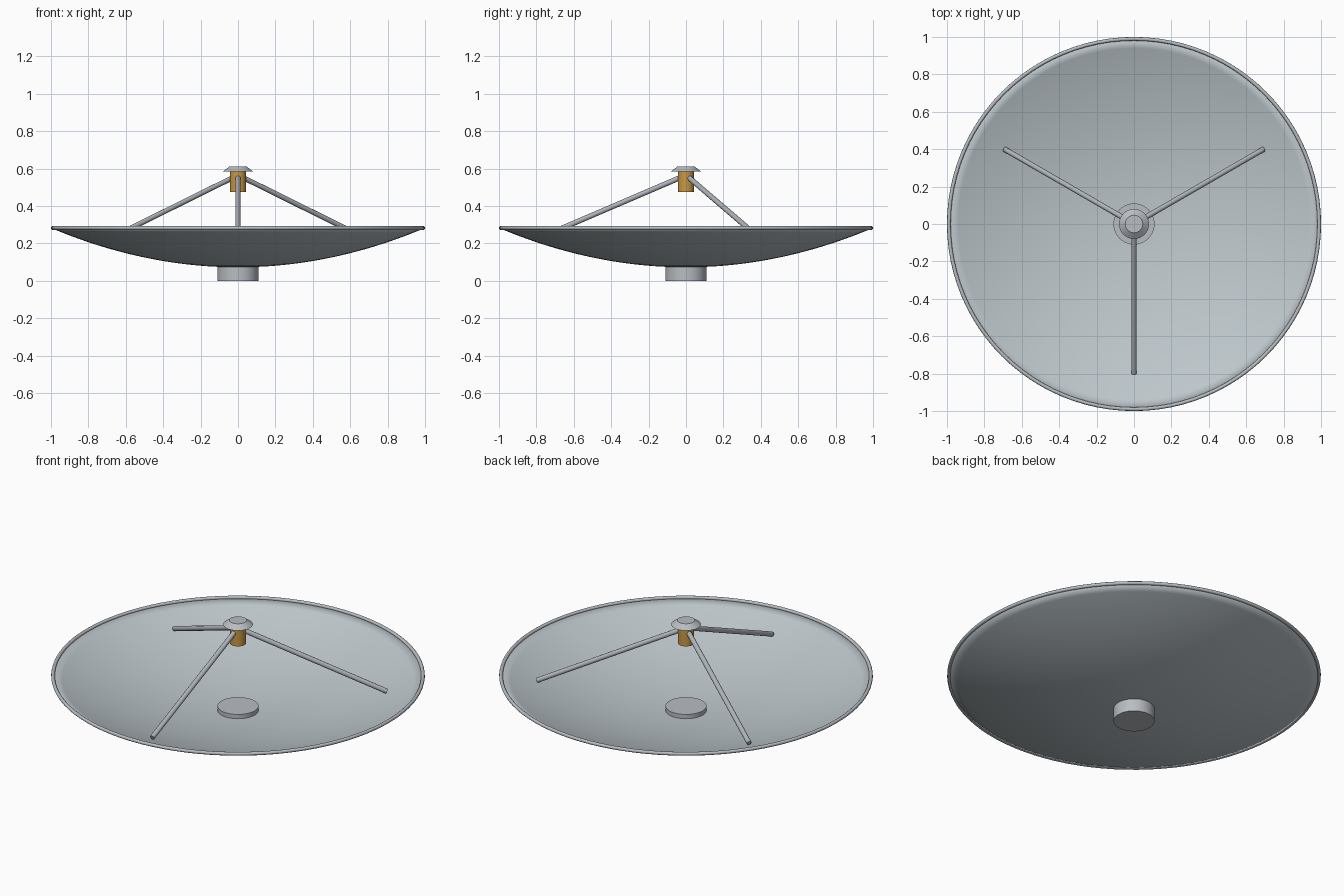
import bpy
import math
from mathutils import Vector

cube = bpy.data.objects.get("Cube")
if cube:
    bpy.data.objects.remove(cube, do_unlink=True)


def material(name, colour):
    mat = bpy.data.materials.new(name)
    mat.use_nodes = True
    mat.diffuse_color = (*colour, 1)
    bsdf = next(n for n in mat.node_tree.nodes if n.type == 'BSDF_PRINCIPLED')
    bsdf.inputs["Base Color"].default_value = (*colour, 1)
    return mat


dish_grey = material("dish grey", (0.52, 0.58, 0.61))
metal_grey = material("metal grey", (0.48, 0.51, 0.54))
strut_grey = material("strut grey", (0.42, 0.45, 0.48))
gold = material("gold", (0.58, 0.31, 0.06))


def finish(name, mat, angle=35):
    obj = bpy.context.object
    obj.name = name
    obj.data.materials.append(mat)
    bpy.ops.object.shade_smooth_by_angle(angle=math.radians(angle))
    return obj


def lathe(name, profile, mat, steps=96):
    """Revolve a profile of (radius, z) points that starts on the axis."""
    verts = [(0, 0, profile[0][1])]
    faces = []
    for r, z in profile[1:]:
        for i in range(steps):
            a = math.tau * i / steps
            verts.append((r * math.cos(a), r * math.sin(a), z))
    for i in range(steps):
        j = (i + 1) % steps
        faces.append((0, 1 + i, 1 + j))
        for k in range(len(profile) - 2):
            a, b = 1 + k * steps, 1 + (k + 1) * steps
            faces.append((a + i, b + i, b + j, a + j))
    mesh = bpy.data.meshes.new(name)
    mesh.from_pydata(verts, [], faces)
    obj = bpy.data.objects.new(name, mesh)
    bpy.context.collection.objects.link(obj)
    bpy.ops.object.select_all(action='DESELECT')
    obj.select_set(True)
    bpy.context.view_layer.objects.active = obj
    return finish(name, mat)


def cylinder(name, r_low, r_high, z_low, z_high, mat, sides=32):
    bpy.ops.mesh.primitive_cone_add(
        vertices=sides, radius1=r_low, radius2=r_high, depth=z_high - z_low,
        location=(0, 0, (z_low + z_high) / 2))
    return finish(name, mat)


def rod(name, start, end, radius, mat):
    start, end = Vector(start), Vector(end)
    axis = end - start
    bpy.ops.mesh.primitive_cylinder_add(
        vertices=12, radius=radius, depth=axis.length,
        location=(start + end) / 2,
        rotation=axis.to_track_quat('Z', 'Y').to_euler())
    return finish(name, mat)


# Parabolic reflector with a thin shell
RINGS = 20
profile = [(0.99 * k / RINGS, 0.074 + 0.21 * (0.99 * k / RINGS) ** 2)
           for k in range(RINGS + 1)]
dish = lathe("dish", profile, dish_grey)
shell = dish.modifiers.new("shell", 'SOLIDIFY')
shell.thickness = 0.004
shell.offset = 0

# Rolled rim
bpy.ops.mesh.primitive_torus_add(
    major_radius=0.99, minor_radius=0.01, major_segments=96,
    minor_segments=10, location=(0, 0, 0.282))
finish("rim", metal_grey, 60)

# Mounting hub through the centre of the dish
cylinder("hub", 0.11, 0.11, 0, 0.104, metal_grey)

# Feed horn and its cap
cylinder("feed_horn", 0.044, 0.044, 0.475, 0.588, gold)
cylinder("feed_cap", 0.08, 0.047, 0.585, 0.61, metal_grey)

# Three struts from the dish to the horn
for n in range(3):
    a = math.radians(-90 + 120 * n)
    c, s = math.cos(a), math.sin(a)
    rod(f"strut_{n + 1}", (0.8 * c, 0.8 * s, 0.222),
        (0.035 * c, 0.035 * s, 0.55), 0.014, strut_grey)
